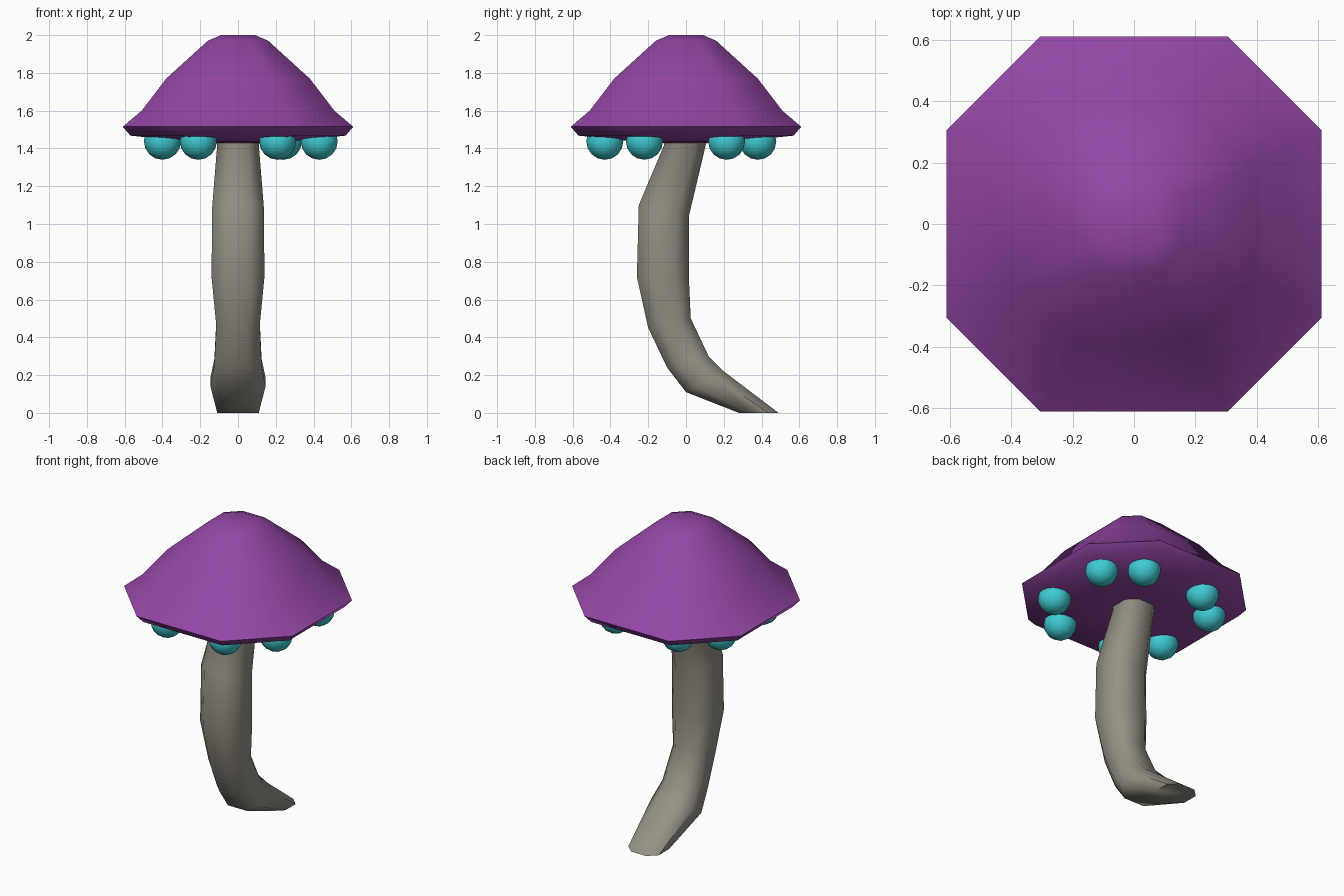
import bpy, bmesh, math
from mathutils import Vector

if "Cube" in bpy.data.objects:
    bpy.data.objects.remove(bpy.data.objects["Cube"])


def material(name, rgb):
    m = bpy.data.materials.new(name)
    m.diffuse_color = (*rgb, 1)
    m.use_nodes = True
    m.node_tree.nodes["Principled BSDF"].inputs["Base Color"].default_value = m.diffuse_color
    return m


def finish(name, bm, mat, angle):
    bmesh.ops.recalc_face_normals(bm, faces=bm.faces)
    me = bpy.data.meshes.new(name)
    bm.to_mesh(me)
    bm.free()
    me.shade_smooth()
    me.set_sharp_from_angle(angle=math.radians(angle))
    me.materials.append(mat)
    ob = bpy.data.objects.new(name, me)
    bpy.context.collection.objects.link(ob)
    return ob


# eight-sided ring: a square with its corners cut
OCT = [(.5, -1), (1, -.5), (1, .5), (.5, 1), (-.5, 1), (-1, .5), (-1, -.5), (-.5, -1)]


def loft(name, rings, mat, angle):
    """Each ring: half width in x, (y, z) of its front, (y, z) of its back."""
    bm = bmesh.new()
    loops = []
    for w, f, b in rings:
        f, b = Vector(f), Vector(b)
        loop = []
        for u, v in OCT:
            p = f.lerp(b, (v + 1) / 2)
            loop.append(bm.verts.new((u * w, p.x, p.y)))
        loops.append(loop)
    for a, b in zip(loops, loops[1:]):
        for i in range(8):
            j = (i + 1) % 8
            bm.faces.new((a[i], a[j], b[j], b[i]))
    bm.faces.new(loops[0])
    bm.faces.new(loops[-1])
    return finish(name, bm, mat, angle)


purple = material("cap_purple", (.29, .06, .37))
cyan = material("bead_cyan", (.05, .60, .65))
stone = material("stem_grey", (.30, .28, .23))

# cap: half width and height, from underside centre over the rim to the crown
cap_profile = [(.13, 1.43), (.26, 1.435), (.57, 1.468), (.61, 1.515), (.51, 1.6),
               (.38, 1.77), (.16, 1.97), (.09, 2.0)]
loft("cap", [(r, (-r, z), (r, z)) for r, z in cap_profile], purple, 58)

# bent stem, from the foot up into the cap
loft("stem", [
    (.11, (.28, 0), (.49, 0)),
    (.145, (0, .11), (.20, .22)),
    (.125, (-.10, .24), (.12, .30)),
    (.115, (-.20, .45), (.025, .50)),
    (.14, (-.26, .72), (.015, .72)),
    (.137, (-.25, 1.10), (.015, 1.04)),
    (.11, (-.115, 1.42), (.105, 1.42)),
    (.13, (-.13, 1.46), (.13, 1.46)),
], stone, 60)

# round beads hanging under the rim
beads = [(.43, .215), (.24, .38), (-.21, .38), (-.40, .215),
         (-.40, -.22), (-.21, -.43), (.21, -.43), (.43, -.22)]
for i, (x, y) in enumerate(beads):
    bm = bmesh.new()
    bmesh.ops.create_cube(bm, size=2)
    bmesh.ops.subdivide_edges(bm, edges=bm.edges, cuts=3, use_grid_fill=True)
    for v in bm.verts:
        t = Vector([math.tan(c * math.pi / 4) for c in v.co])
        v.co = t.normalized() * .098
    finish(f"bead_{i + 1}", bm, cyan, 40).location = (x, y, 1.438)
